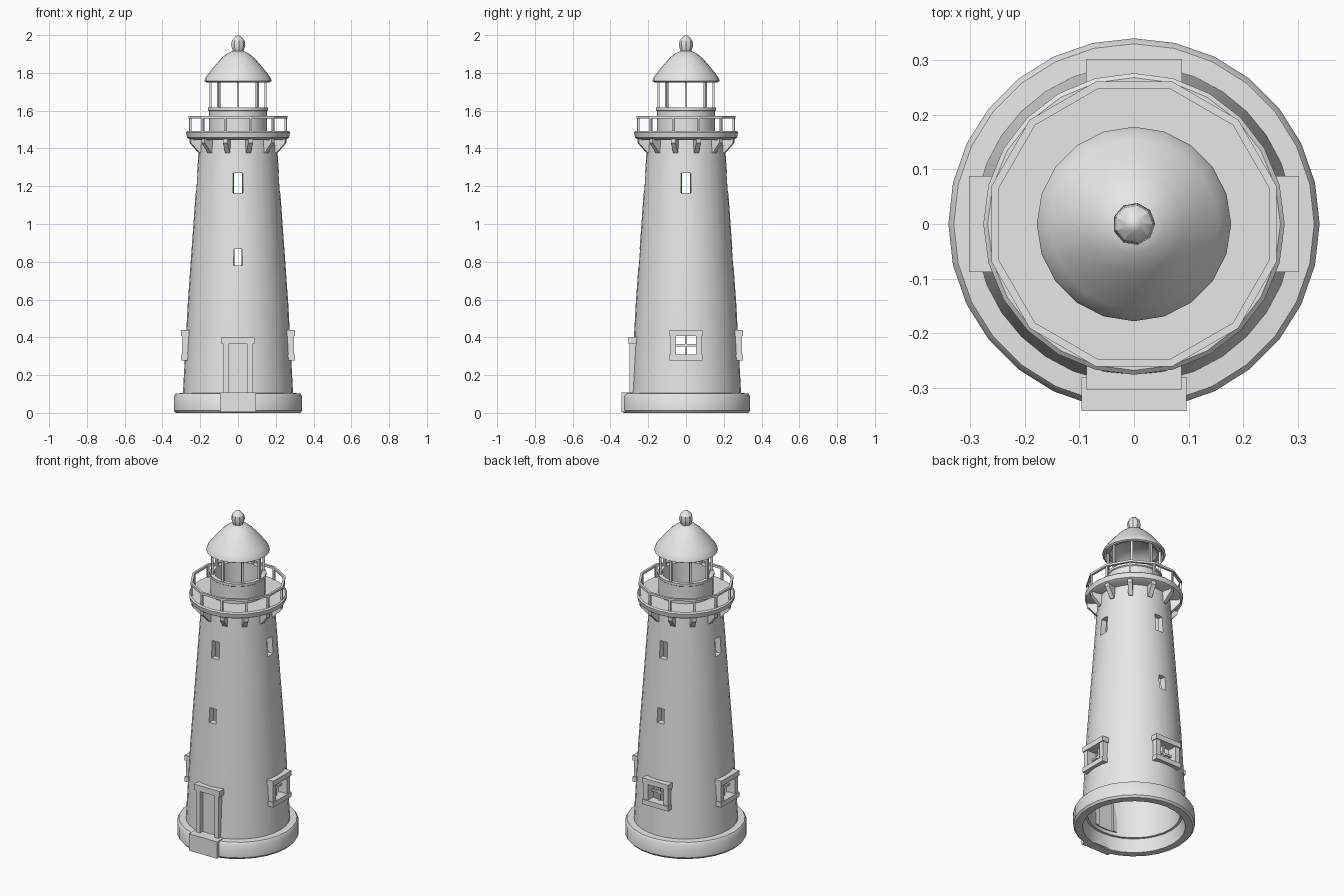
import bpy, bmesh, math
from mathutils import Matrix, Vector

cube = bpy.data.objects.get("Cube")
if cube:
    bpy.data.objects.remove(cube, do_unlink=True)

stone = bpy.data.materials.new("pale_grey_stone")
stone.use_nodes = True
GREY = (0.8, 0.8, 0.8, 1)
stone.diffuse_color = GREY
stone.node_tree.nodes["Principled BSDF"].inputs["Base Color"].default_value = GREY


def finish(name, bm, smooth=None):
    bmesh.ops.remove_doubles(bm, verts=bm.verts, dist=1e-5)
    bmesh.ops.recalc_face_normals(bm, faces=bm.faces)
    me = bpy.data.meshes.new(name)
    bm.to_mesh(me)
    bm.free()
    me.materials.append(stone)
    ob = bpy.data.objects.new(name, me)
    bpy.context.collection.objects.link(ob)
    if smooth:
        bpy.ops.object.select_all(action='DESELECT')
        ob.select_set(True)
        bpy.context.view_layer.objects.active = ob
        bpy.ops.object.shade_smooth_by_angle(angle=math.radians(smooth))
    return ob


def lathe(name, profile, sides, smooth=35, turn=0.0):
    """Spin a closed (radius, height) outline around the z axis."""
    bm = bmesh.new()
    rings = []
    for i in range(sides):
        a = turn + math.tau * i / sides
        rings.append([bm.verts.new((r * math.cos(a), r * math.sin(a), z)) for r, z in profile])
    n = len(profile)
    for i in range(sides):
        a, b = rings[i], rings[(i + 1) % sides]
        for j in range(n):
            k = (j + 1) % n
            if profile[j][0] + profile[k][0] > 0:
                bm.faces.new((a[j], b[j], b[k], a[k]))
    bmesh.ops.dissolve_degenerate(bm, dist=1e-6, edges=bm.edges)
    return finish(name, bm, smooth)


def add_box(bm, angle, r, w, z, inner=1.0):
    """Box spanning radii r, width w and heights z, facing the given angle."""
    new = bmesh.ops.create_cube(bm, size=1)["verts"]
    rot = Matrix.Rotation(angle, 3, 'Z')
    for v in new:
        s = inner if v.co.x < 0 else 1.0
        v.co = rot @ Vector(((r[0] + r[1]) / 2 + v.co.x * (r[1] - r[0]),
                             (w[0] + w[1]) / 2 * s + v.co.y * (w[1] - w[0]) * s,
                             (z[0] + z[1]) / 2 + v.co.z * (z[1] - z[0])))


FRONT, LEFT, BACK, RIGHT = -math.pi / 2, 0, math.pi / 2, math.pi

# Hollow tapering tower
tower = lathe("tower", [(.293, .08), (.266, .58), (.236, 1.0), (.204, 1.45),
                        (.172, 1.45), (.26, .08)], 32)

# Cut the window and door openings
bm = bmesh.new()
for a in (FRONT, LEFT, BACK, RIGHT):
    add_box(bm, a, (.16, .27), (-.032, .032), (1.165, 1.27), .6)
for a in (FRONT, BACK):
    add_box(bm, a, (.19, .30), (-.028, .028), (.78, .868), .6)
for a in (LEFT, BACK, RIGHT):
    add_box(bm, a, (.19, .34), (-.055, .055), (.305, .412))
add_box(bm, FRONT, (.2, .34), (-.052, .052), (.107, .37))
cutter = finish("opening_cutter", bm)
cutter.hide_render = True
cut = tower.modifiers.new("openings", 'BOOLEAN')
cut.operation = 'DIFFERENCE'
cut.solver = 'EXACT'
cut.object = cutter
bpy.context.view_layer.objects.active = tower
bpy.ops.object.modifier_apply(modifier=cut.name)
bpy.data.objects.remove(cutter, do_unlink=True)

# Framed lower windows with a crossed bar
for side, a in (("left", LEFT), ("back", BACK), ("right", RIGHT)):
    bm = bmesh.new()
    for s in (-1, 1):
        add_box(bm, a, (.25, .296), sorted((s * .053, s * .083)), (.29, .425))
    add_box(bm, a, (.25, .302), (-.088, .088), (.408, .44))
    add_box(bm, a, (.25, .302), (-.088, .088), (.278, .308))
    add_box(bm, a, (.25, .262), (-.006, .006), (.3, .415))
    add_box(bm, a, (.25, .262), (-.055, .055), (.352, .364))
    finish(side + "_window_frame", bm)

# Door, its frame and the front step
bm = bmesh.new()
for s in (-1, 1):
    add_box(bm, FRONT, (.24, .3), sorted((s * .05, s * .077)), (.1, .375))
add_box(bm, FRONT, (.24, .304), (-.087, .087), (.366, .402))
finish("door_frame", bm)
bm = bmesh.new()
add_box(bm, FRONT, (.25, .272), (-.055, .055), (.1, .37))
finish("door", bm)
bm = bmesh.new()
add_box(bm, FRONT, (.28, .342), (-.096, .096), (.004, .108))
finish("front_step", bm)

# Open ring plinth
lathe("plinth", [(.288, 0), (.33, 0), (.34, .012), (.34, .088), (.33, .103), (.27, .106)], 28)

# Gallery deck and its brackets
lathe("gallery_deck", [(0, 1.446), (.25, 1.446), (.27, 1.457), (.276, 1.485), (.268, 1.492),
                       (0, 1.492)], 24)
COUNT = 12
posts = [math.tau * (i + .5) / COUNT for i in range(COUNT)]
bm = bmesh.new()
for a in posts:
    rot = Matrix.Rotation(a, 3, 'Z')
    outline = ((.19, 1.375), (.212, 1.375), (.262, 1.43), (.262, 1.45), (.19, 1.45))
    sides = [[bm.verts.new(rot @ Vector((r, y, z))) for r, z in outline] for y in (-.013, .013)]
    for s in sides:
        bm.faces.new(s)
    for j in range(len(outline)):
        bm.faces.new((sides[0][j], sides[0][j - 1], sides[1][j - 1], sides[1][j]))
finish("gallery_brackets", bm)

# Gallery railing
bm = bmesh.new()
for a in posts:
    add_box(bm, a, (.256, .267), (-.006, .006), (1.48, 1.565))
finish("railing_posts", bm)
lathe("railing_top", [(.256, 1.558), (.27, 1.558), (.27, 1.571), (.256, 1.571)],
      COUNT, None, posts[0])

# Lantern parapet, columns and roof
lathe("lantern_parapet", [(.154, 1.48), (.154, 1.598), (.159, 1.602), (.159, 1.616),
                          (.134, 1.616), (.134, 1.48)], 20)
bm = bmesh.new()
for i in range(8):
    add_box(bm, math.tau * i / 8, (.139, .152), (-.0065, .0065), (1.61, 1.775))
finish("lantern_columns", bm)
lathe("lantern_roof", [(0, 1.81), (.1, 1.80), (.135, 1.765), (.155, 1.765), (.168, 1.75),
                       (.178, 1.756), (.174, 1.772), (.155, 1.798), (.128, 1.832), (.09, 1.876),
                       (.055, 1.905), (.03, 1.915), (0, 1.915)], 20, 40)

# Roof finial
lathe("finial", [(0, 1.9), (.026, 1.905), (.03, 1.92), (.039, 1.945), (.034, 1.972),
                 (.014, 1.994), (0, 2.0)], 9, 30)
